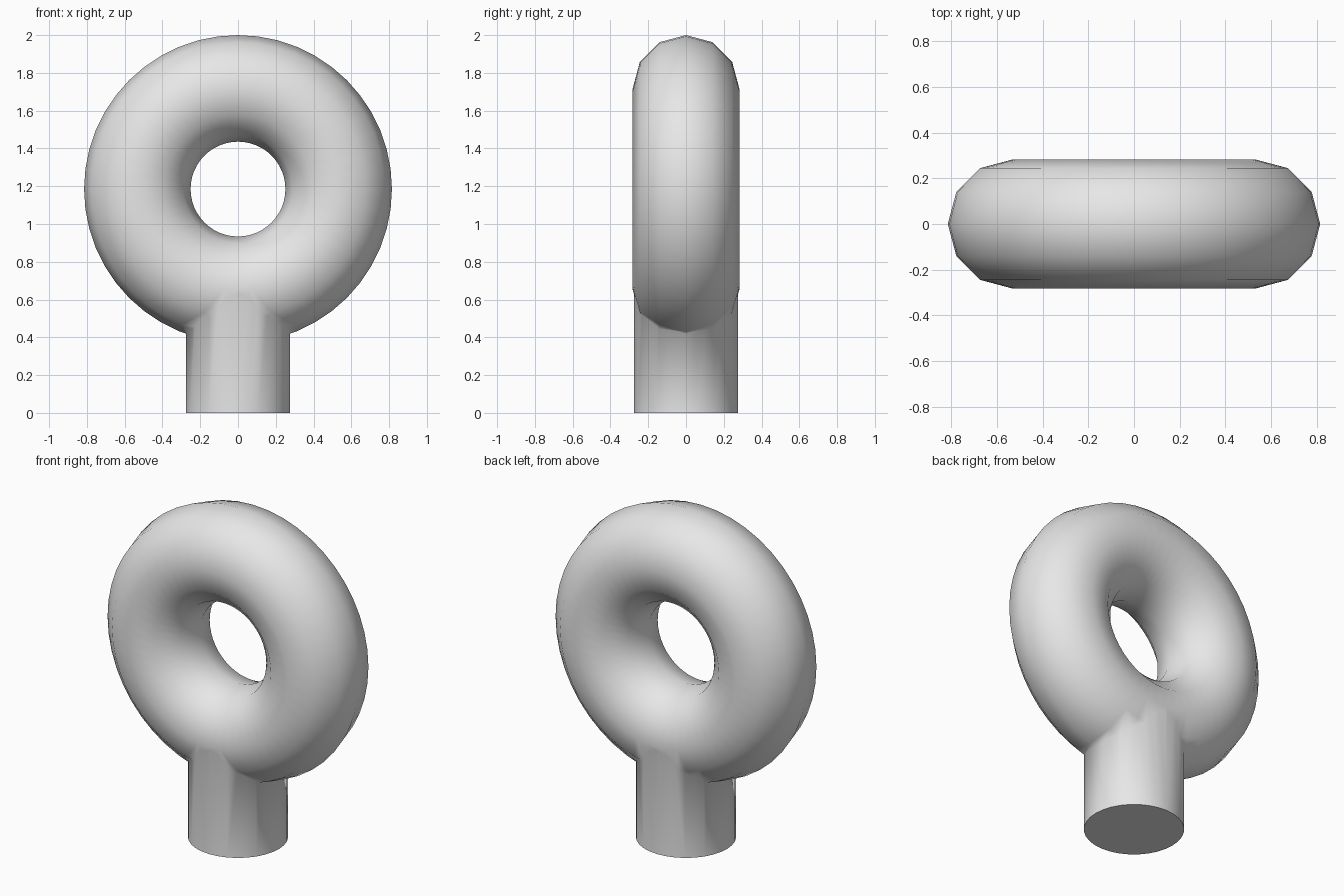
import bpy, math

if "Cube" in bpy.data.objects:
    bpy.data.objects.remove(bpy.data.objects["Cube"])

# one light grey for the whole part
grey = bpy.data.materials.new("light grey")
grey.diffuse_color = (0.8, 0.8, 0.8, 1)
grey.use_nodes = True
grey.node_tree.nodes["Principled BSDF"].inputs["Base Color"].default_value = grey.diffuse_color

# ring, standing upright with its hole facing the front
bpy.ops.mesh.primitive_torus_add(major_radius=0.533, minor_radius=0.282,
                                 major_segments=48, minor_segments=12,
                                 location=(0, 0, 1.185),
                                 rotation=(math.pi / 2, 0, 0))
ring = bpy.context.object
ring.name = "ring_with_post"
ring.data.materials.append(grey)

# post, ending inside the ring
bpy.ops.mesh.primitive_cylinder_add(vertices=32, radius=0.276, depth=0.66,
                                    location=(0, 0, 0.33))
post = bpy.context.object
post.name = "post_helper"
post.data.materials.append(grey)

# weld the two into one skin
union = ring.modifiers.new("join_post", 'BOOLEAN')
union.operation = 'UNION'
union.solver = 'EXACT'
union.object = post
bpy.ops.object.select_all(action='DESELECT')
ring.select_set(True)
bpy.context.view_layer.objects.active = ring
bpy.ops.object.modifier_apply(modifier=union.name)
bpy.data.objects.remove(post, do_unlink=True)

# soft shading across the joint, crisp edge at the base
bpy.ops.object.shade_smooth_by_angle(angle=math.radians(80))
